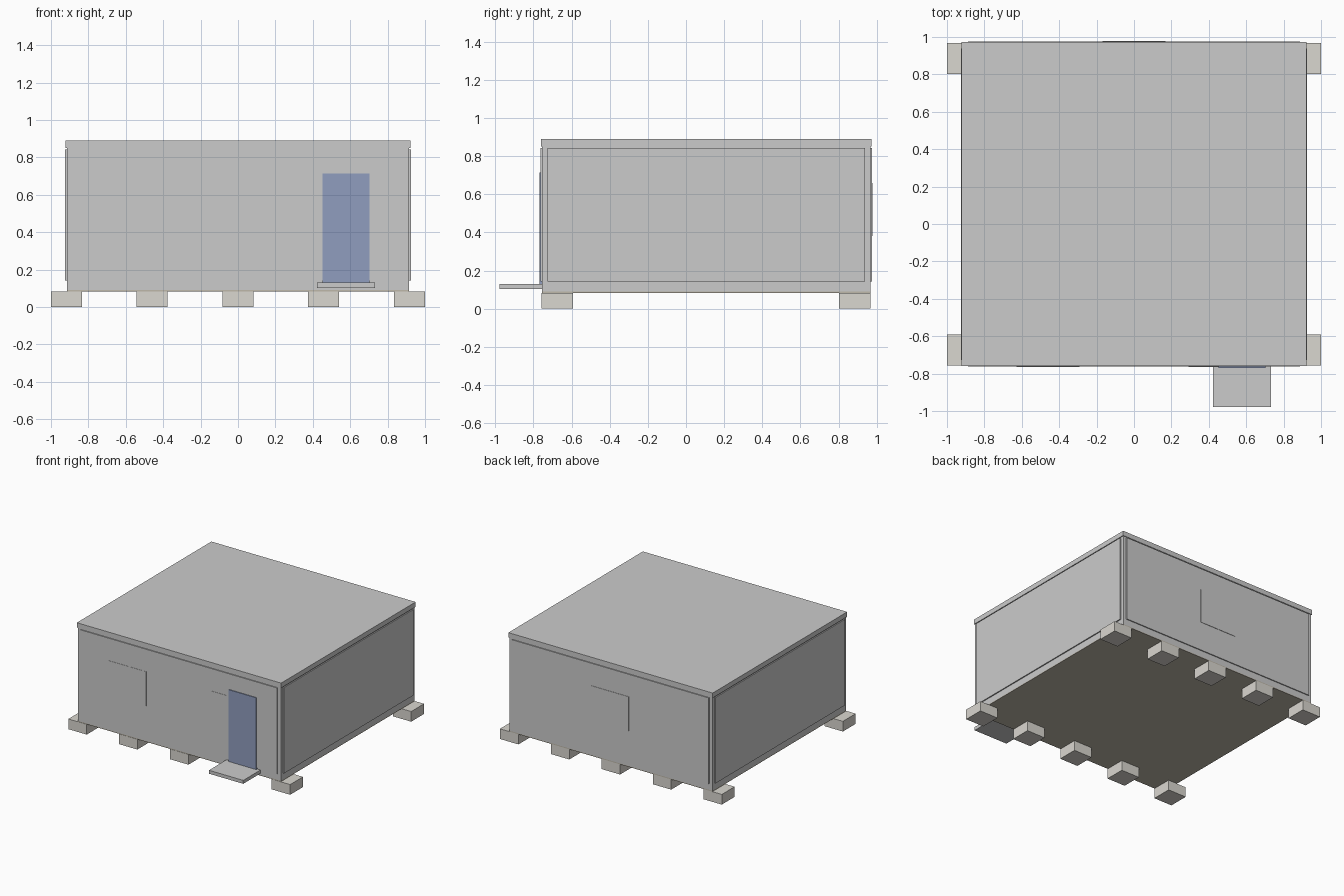
import bpy

if "Cube" in bpy.data.objects:
    bpy.data.objects.remove(bpy.data.objects["Cube"])


def material(name, rgb):
    m = bpy.data.materials.new(name)
    m.diffuse_color = (*rgb, 1)
    m.use_nodes = True
    m.node_tree.nodes["Principled BSDF"].inputs["Base Color"].default_value = m.diffuse_color
    return m


def box(name, x, y, z, mat=None):
    """Box given by its (min, max) range on each axis."""
    bpy.ops.mesh.primitive_cube_add(size=1)
    ob = bpy.context.object
    ob.name = name
    for v in ob.data.vertices:
        v.co = [r[0] if c < 0 else r[1] for c, r in zip(v.co, (x, y, z))]
    if mat:
        ob.data.materials.append(mat)
    return ob


blue = material("door_blue", (0.28, 0.34, 0.52))
concrete = material("concrete", (0.70, 0.68, 0.63))
timber = material("floor_brown", (0.52, 0.48, 0.40))

# Foundation blocks, five along the front and five along the back
for row, y in (("front", (-0.757, -0.592)), ("back", (0.802, 0.967))):
    for i, cx in enumerate((-0.917, -0.461, 0, 0.458, 0.917)):
        box(f"{row}_foundation_block_{i + 1}", (cx - 0.083, cx + 0.083), y,
            (0, 0.083), concrete)

# Floor and wall frame
box("floor", (-0.915, 0.915), (-0.755, 0.967), (0.083, 0.09), timber)
box("wall_frame", (-0.915, 0.915), (-0.755, 0.967), (0.09, 0.853))

# Roof slab with a slight overhang
box("roof", (-0.921, 0.921), (-0.76, 0.972), (0.85, 0.89))

# Raised wall panels
PANEL_Z = (0.142, 0.842)
box("front_wall_panel", (-0.887, 0.887), (-0.763, -0.75), PANEL_Z)
box("back_wall_panel", (-0.887, 0.887), (0.96, 0.975), PANEL_Z)
for side, s in (("left", -1), ("right", 1)):
    box(f"{side}_wall_panel", sorted((s * 0.91, s * 0.924)), (-0.727, 0.938), PANEL_Z)

# Thin window panes
WINDOW_Z = (0.38, 0.66)
for name, cx in (("front_left_window", -0.46), ("front_right_window", 0.46)):
    box(name, (cx - 0.168, cx + 0.168), (-0.765, -0.755), WINDOW_Z)
box("back_window", (-0.168, 0.168), (0.965, 0.978), WINDOW_Z)

# Door and entrance step
box("door", (0.452, 0.703), (-0.769, -0.75), (0.13, 0.715), blue)
box("entrance_step", (0.423, 0.732), (-0.978, -0.755), (0.102, 0.13))
